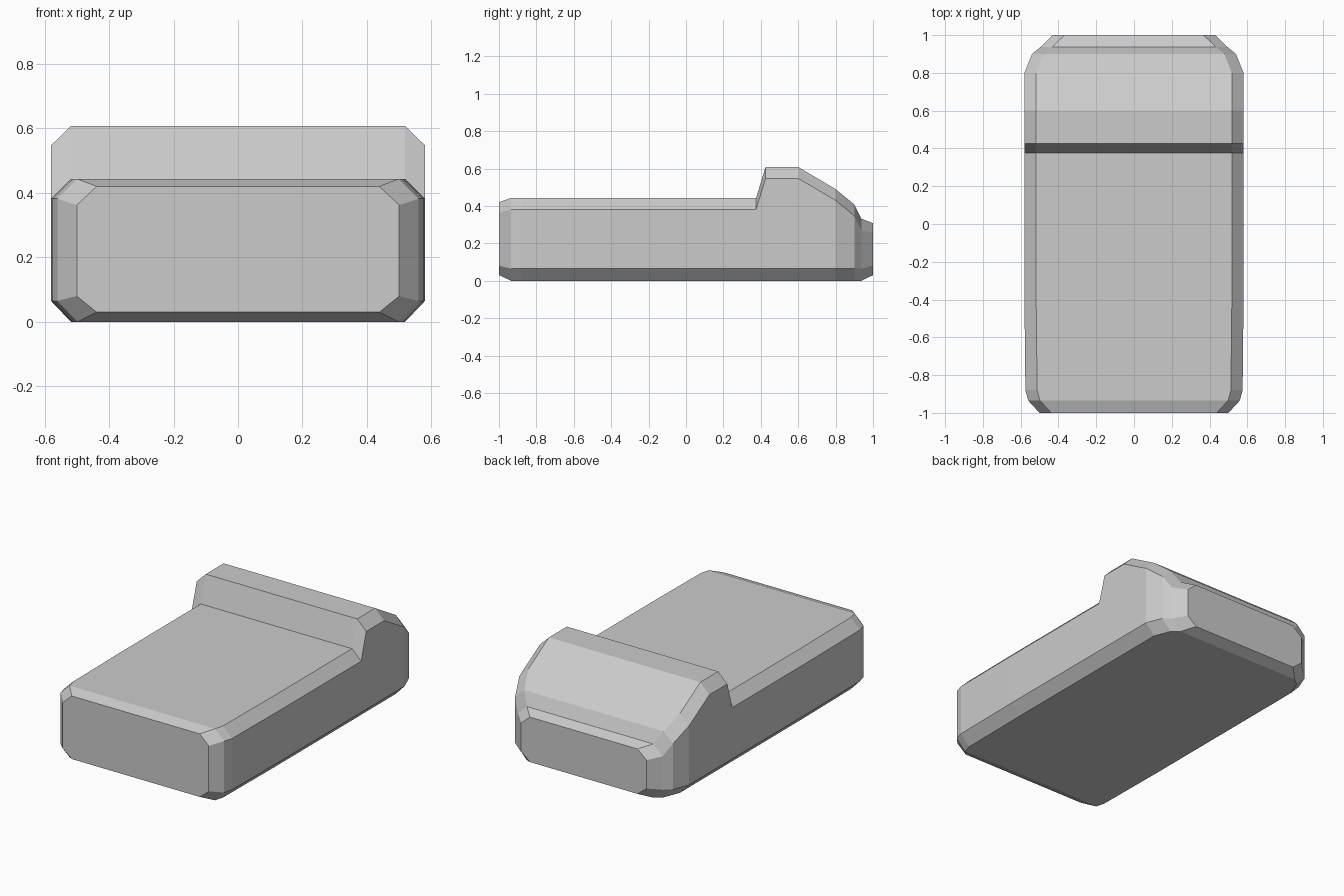
import bpy, bmesh

if "Cube" in bpy.data.objects:
    bpy.data.objects.remove(bpy.data.objects["Cube"])

# Cross-sections along y: (y, half width, bottom z, top z, lower shoulder z, upper shoulder z)
SECTIONS = [
    (-1.00, 0.50, 0.03, 0.42, 0.08, 0.362),
    (-0.935, 0.56, 0.0, 0.443, 0.065, 0.382),
    (-0.88, 0.575, 0.0, 0.443, 0.065, 0.382),
    (-0.40, 0.58, 0.0, 0.443, 0.065, 0.382),
    (0.375, 0.58, 0.0, 0.443, 0.065, 0.382),
    (0.425, 0.58, 0.0, 0.608, 0.065, 0.547),
    (0.60, 0.58, 0.0, 0.608, 0.065, 0.547),
    (0.80, 0.58, 0.0, 0.49, 0.065, 0.43),
    (0.90, 0.54, 0.0, 0.408, 0.065, 0.347),
    (0.937, 0.495, 0.0, 0.332, 0.065, 0.272),
    (1.00, 0.43, 0.03, 0.308, 0.08, 0.255),
]
CHAMFER = 0.062


def octagon(bm, y, w, z0, z1, low, high):
    """Ring of a rectangle with cut corners, mirrored in x."""
    right = [(w - CHAMFER, z0), (w, low), (w, high), (w - CHAMFER, z1)]
    outline = right + [(-x, z) for x, z in reversed(right)]
    return [bm.verts.new((x, y, z)) for x, z in outline]


def loft(name, sections):
    bm = bmesh.new()
    rings = [octagon(bm, *s) for s in sections]
    for a, b in zip(rings, rings[1:]):
        for i in range(len(a)):
            j = (i + 1) % len(a)
            bm.faces.new((a[i], a[j], b[j], b[i]))
    bm.faces.new(rings[0])
    bm.faces.new(rings[-1])
    bmesh.ops.recalc_face_normals(bm, faces=bm.faces)
    mesh = bpy.data.meshes.new(name)
    bm.to_mesh(mesh)
    bm.free()
    obj = bpy.data.objects.new(name, mesh)
    bpy.context.collection.objects.link(obj)
    return obj


# Flat slab with a raised, sloped rear hump
loft("body", SECTIONS)
